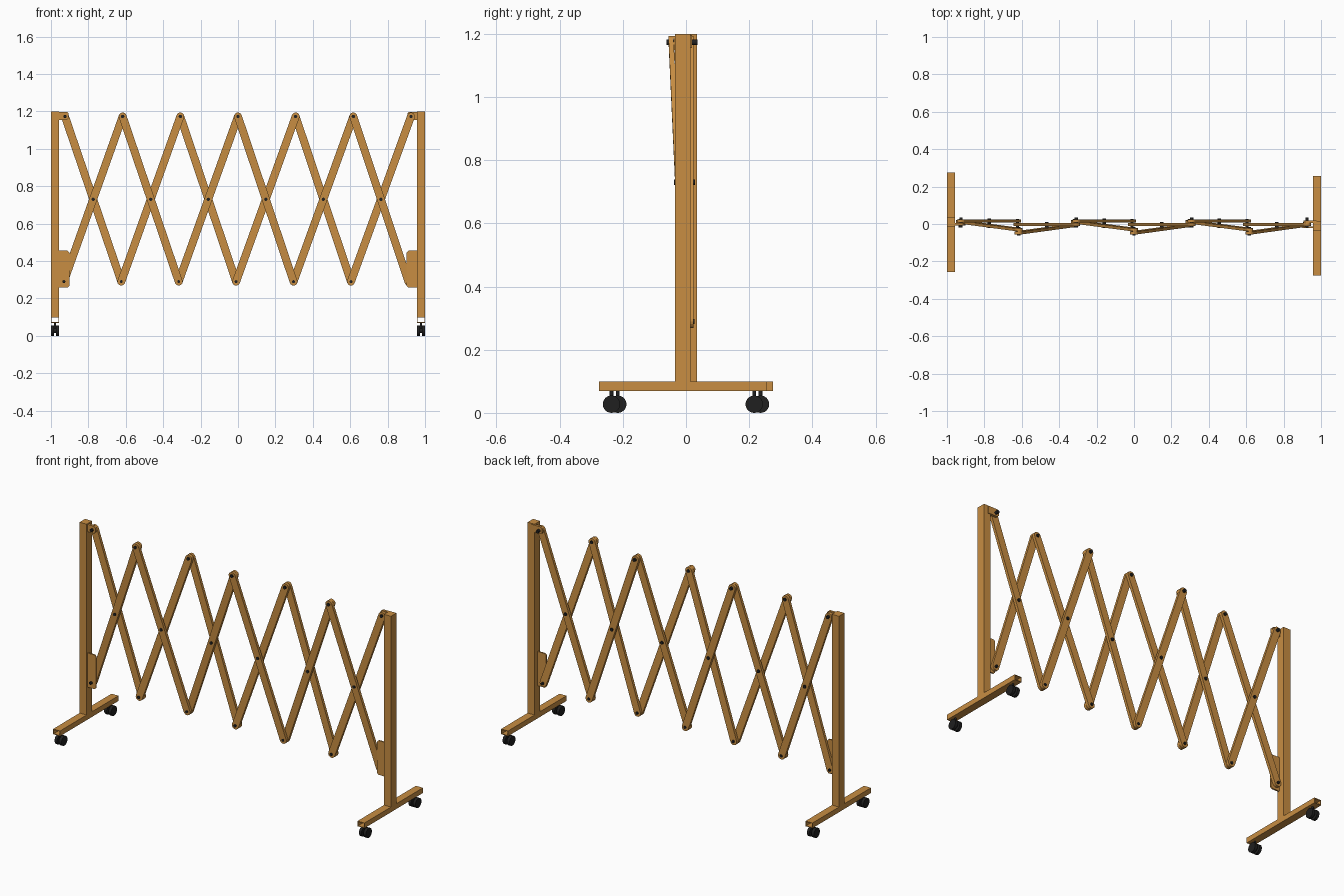
import bpy, bmesh, math
from mathutils import Vector, Matrix

if "Cube" in bpy.data.objects:
    bpy.data.objects.remove(bpy.data.objects["Cube"])


def material(name, rgb):
    m = bpy.data.materials.new(name)
    m.diffuse_color = (*rgb, 1)
    m.use_nodes = True
    m.node_tree.nodes["Principled BSDF"].inputs["Base Color"].default_value = m.diffuse_color
    return m


WOOD = material("warm_wood", (0.58, 0.27, 0.055))
BLACK = material("black_rubber", (0.014, 0.014, 0.014))


def finish(name, bm, mat, smooth=False):
    bmesh.ops.recalc_face_normals(bm, faces=bm.faces)
    me = bpy.data.meshes.new(name)
    bm.to_mesh(me)
    bm.free()
    me.materials.append(mat)
    ob = bpy.data.objects.new(name, me)
    bpy.context.collection.objects.link(ob)
    if smooth:
        bpy.ops.object.select_all(action='DESELECT')
        ob.select_set(True)
        bpy.context.view_layer.objects.active = ob
        bpy.ops.object.shade_smooth_by_angle(angle=math.radians(35))
    return ob


def add_box(bm, lo, hi):
    lo, hi = Vector(lo), Vector(hi)
    bmesh.ops.create_cube(bm, size=1, matrix=Matrix.Translation((lo + hi) / 2)
                          @ Matrix.Diagonal((*(hi - lo), 1)))


def box(name, lo, hi, mat=WOOD):
    bm = bmesh.new()
    add_box(bm, lo, hi)
    return finish(name, bm, mat)


def cylinder(name, p0, p1, r, mat, segs=12):
    p0, p1 = Vector(p0), Vector(p1)
    d = p1 - p0
    bm = bmesh.new()
    bmesh.ops.create_cone(bm, cap_ends=True, segments=segs, radius1=r, radius2=r, depth=d.length,
                          matrix=Matrix.Translation((p0 + p1) / 2) @ d.to_track_quat('Z', 'Y').to_matrix().to_4x4())
    return finish(name, bm, mat, True)


def plate(name, pts, thick, mat=WOOD):
    """Extrude a closed outline of 3D points along y, centred on the outline."""
    bm = bmesh.new()
    f = bm.faces.new([bm.verts.new(Vector(p) - Vector((0, thick / 2, 0))) for p in pts])
    ext = bmesh.ops.extrude_face_region(bm, geom=[f])
    bmesh.ops.translate(bm, vec=(0, thick, 0),
                        verts=[v for v in ext["geom"] if isinstance(v, bmesh.types.BMVert)])
    return finish(name, bm, mat)


def slat(name, p0, p1, half=0.021, thick=0.016, n=8):
    """Round-ended slat between two pivots."""
    p0, p1 = Vector(p0), Vector(p1)
    d = (p1 - p0).normalized()
    s = Vector((d.z, 0, -d.x)).normalized()
    pts = []
    for c, a0 in ((p1, 0), (p0, math.pi)):
        for i in range(n + 1):
            a = a0 + math.pi * i / n
            pts.append(c + s * half * math.cos(a) + d * half * math.sin(a))
    plate(name, pts, thick)


# end frames: post, open tube foot, twin-wheel casters
for side, label in ((-1, "left"), (1, "right")):
    cy = -0.01 * side
    cx = side * 0.978
    box(label + "_post", (cx - 0.022, cy - 0.025, 0.10), (cx + 0.022, cy + 0.025, 1.2))
    bm = bmesh.new()
    x0, x1, y0, y1, w = cx - 0.022, cx + 0.022, cy - 0.266, cy + 0.266, 0.003
    add_box(bm, (x0, y0, 0.07), (x1, y1, 0.07 + w))
    add_box(bm, (x0, y0, 0.10 - w), (x1, y1, 0.10))
    add_box(bm, (x0, y0, 0.07 + w), (x0 + w, y1, 0.10 - w))
    add_box(bm, (x1 - w, y0, 0.07 + w), (x1, y1, 0.10 - w))
    finish(label + "_foot", bm, WOOD)
    for k in (-1, 1):
        wy = cy + k * 0.226
        cylinder(label + "_caster_stem", (cx, wy, 0.028), (cx, wy, 0.071), 0.006, BLACK)
        cylinder(label + "_caster_axle", (cx - 0.01, wy, 0.0275), (cx + 0.01, wy, 0.0275), 0.012, BLACK)
        for j in (-1, 1):
            cylinder(label + "_wheel", (cx + j * 0.006, wy, 0.0275),
                     (cx + j * 0.022, wy, 0.0275), 0.0275, BLACK, 24)

# lattice pivots
ZT, ZM, ZB = 1.173, 0.73, 0.29
top = [-0.925 + 0.3083 * i for i in range(7)]
bot = [-0.931 + 0.307 * i for i in range(7)]

# slats: the front chain leans forward at the top, the rear chain is upright
for i in range(6):
    even = i % 2 == 0
    a, b = (-0.030, 0.012) if even else (-0.047, -0.006)
    y = 0.015 if even else -0.003
    if even:
        slat("leaning_slat", (bot[i], b, ZB), (top[i + 1], a, ZT))
        slat("upright_slat", (top[i], y, ZT), (bot[i + 1], y, ZB))
    else:
        slat("leaning_slat", (top[i], a, ZT), (bot[i + 1], b, ZB))
        slat("upright_slat", (bot[i], y, ZB), (top[i + 1], y, ZT))
    mx = (top[i] + bot[i + 1] + top[i + 1] + bot[i]) / 4
    m0, m1 = (-0.022, 0.029) if even else (-0.038, 0.012)
    cylinder("middle_bolt", (mx, m0, ZM), (mx, m1, ZM), 0.009, BLACK)

# pivot bolts
for i in range(7):
    t0, t1 = (-0.018, 0.036) if i % 2 == 0 else (-0.061, -0.016)
    cylinder("top_bolt", (top[i], t0, ZT), (top[i], t1, ZT), 0.009, BLACK)
    if i < 6:
        cylinder("bottom_bolt", (bot[i], -0.018, ZB), (bot[i], 0.027, ZB), 0.008, BLACK)
cylinder("bottom_bolt", (bot[6], -0.012, ZB), (bot[6], 0.012, ZB), 0.008, BLACK)

# joining brackets with clipped corners
for side, label, ylow, ytop in ((-1, "left", -0.003, -0.001), (1, "right", -0.018, 0.012)):
    def outline(y, inner, z0, z1, c):
        return [(side * x, y, z) for x, z in ((0.975, z0), (inner + c, z0), (inner, z0 + c),
                                              (inner, z1 - c), (inner + c, z1), (0.975, z1))]
    plate(label + "_lower_bracket", outline(ylow, 0.902, 0.258, 0.455, 0.009), 0.008)
    plate(label + "_upper_bracket", outline(ytop, 0.905, 1.155, 1.197, 0.009), 0.014)
